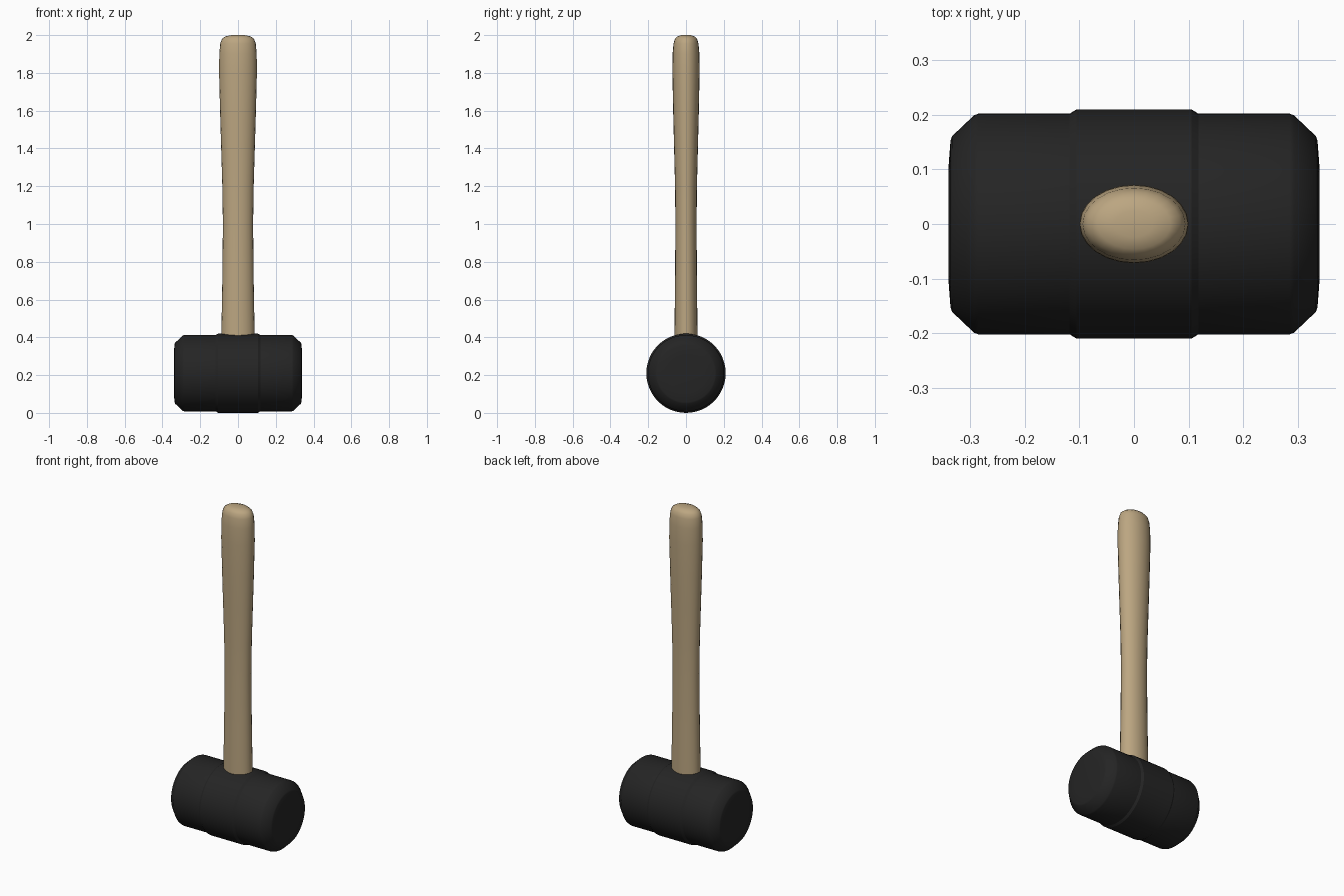
import bpy
import bmesh
import math
from mathutils import Matrix

cube = bpy.data.objects.get("Cube")
if cube:
    bpy.data.objects.remove(cube, do_unlink=True)


def make_material(name, color):
    mat = bpy.data.materials.new(name)
    mat.use_nodes = True
    mat.diffuse_color = color
    shader = mat.node_tree.nodes["Principled BSDF"]
    shader.inputs["Base Color"].default_value = color
    shader.inputs["Roughness"].default_value = 0.8
    return mat


def loft(name, sections, sides, mat, matrix=Matrix.Identity(4), sharp=30):
    """Skin elliptical rings (height, half width, half depth) and cap both ends."""
    bm = bmesh.new()
    rings = []
    for height, rx, ry in sections:
        ring = []
        for i in range(sides):
            a = math.tau * i / sides
            ring.append(bm.verts.new((rx * math.cos(a), ry * math.sin(a), height)))
        rings.append(ring)
    for low, high in zip(rings, rings[1:]):
        for i in range(sides):
            j = (i + 1) % sides
            bm.faces.new((low[i], low[j], high[j], high[i]))
    bm.faces.new(rings[0][::-1])
    bm.faces.new(rings[-1])
    bm.transform(matrix)
    bmesh.ops.recalc_face_normals(bm, faces=bm.faces)
    mesh = bpy.data.meshes.new(name)
    bm.to_mesh(mesh)
    bm.free()
    mesh.materials.append(mat)
    obj = bpy.data.objects.new(name, mesh)
    bpy.context.collection.objects.link(obj)
    bpy.ops.object.select_all(action='DESELECT')
    obj.select_set(True)
    bpy.context.view_layer.objects.active = obj
    bpy.ops.object.shade_smooth_by_angle(angle=math.radians(sharp))
    return obj


rubber = make_material("black rubber", (0.018, 0.018, 0.018, 1))
wood = make_material("pale wood", (0.50, 0.38, 0.22, 1))

# Mallet head: half profile of (distance, radius), mirrored about the middle band
half = [(0.105, 0.21), (0.118, 0.202), (0.285, 0.202),
        (0.293, 0.199), (0.333, 0.161), (0.336, 0.153), (0.34, 0.10)]
profile = [(-x, r) for x, r in reversed(half)] + half
to_side = Matrix.Translation((0, 0, 0.21)) @ Matrix.Rotation(math.pi / 2, 4, 'Y')
loft("mallet_head", [(x, r, r) for x, r in profile], 48, rubber, to_side)

# Oval handle: slim waist, swelling grip and rounded end
grip = [(0.2, 0.089, 0.062), (0.42, 0.088, 0.061), (0.7, 0.083, 0.058),
        (1.0, 0.08, 0.056), (1.2, 0.083, 0.058), (1.4, 0.089, 0.063),
        (1.6, 0.095, 0.068), (1.8, 0.1, 0.072), (1.9, 0.099, 0.071),
        (1.955, 0.094, 0.066), (1.98, 0.085, 0.059), (1.993, 0.067, 0.046),
        (2.0, 0.035, 0.024)]
loft("handle", grip, 24, wood, sharp=50)
